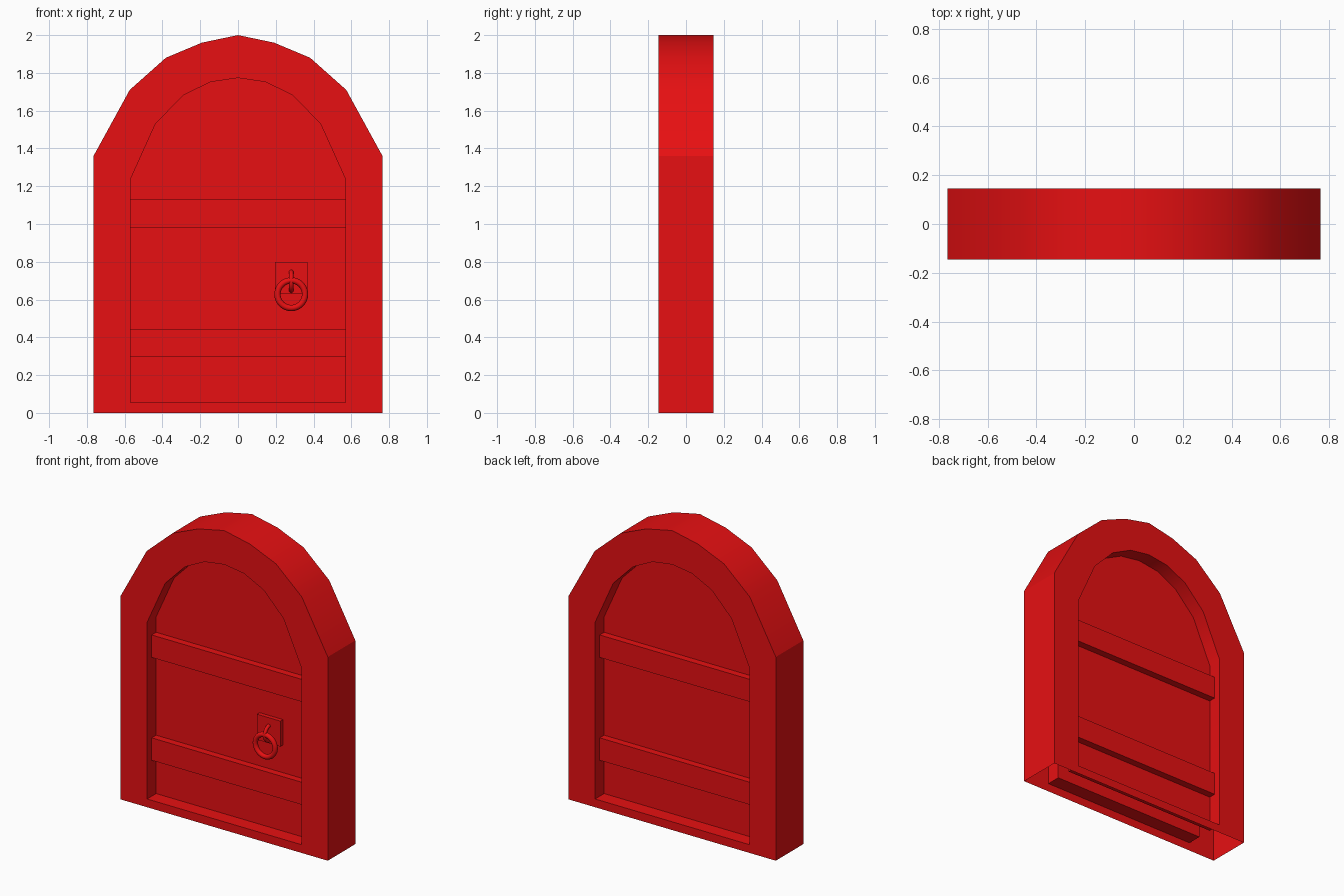
import bpy, bmesh, math

if "Cube" in bpy.data.objects:
    bpy.data.objects.remove(bpy.data.objects["Cube"])

red = bpy.data.materials.new("red")
red.diffuse_color = (0.8, 0.005, 0.006, 1)
red.use_nodes = True
red.node_tree.nodes["Principled BSDF"].inputs["Base Color"].default_value = red.diffuse_color

FACE, DOOR, BAR = 0.145, 0.05, 0.097   # y depth of frame face, door panel, cross bars


def arch(half):
    """Mirror a right-hand profile (bottom to apex) into a full outline."""
    return half + [(-x, z) for x, z in reversed(half[:-1])]


outer = arch([(0.765, 0), (0.765, 1.36), (0.573, 1.71), (0.382, 1.88), (0.191, 1.96), (0, 2.0)])
inner = arch([(0.57, 0.055), (0.57, 1.235), (0.437, 1.53), (0.291, 1.68), (0.146, 1.752), (0, 1.773)])


def finish(obj, angle=None):
    obj.data.materials.append(red)
    if angle:
        bpy.ops.object.select_all(action='DESELECT')
        obj.select_set(True)
        bpy.context.view_layer.objects.active = obj
        bpy.ops.object.shade_smooth_by_angle(angle=math.radians(angle))


def from_bmesh(name, bm, angle=None):
    mesh = bpy.data.meshes.new(name)
    bm.to_mesh(mesh)
    bm.free()
    obj = bpy.data.objects.new(name, mesh)
    bpy.context.collection.objects.link(obj)
    finish(obj, angle)


def loop(bm, pts, y):
    return [bm.verts.new((x, y, z)) for x, z in pts]


def bridge(bm, a, b, closed=True):
    n = len(a)
    for i in range(n if closed else n - 1):
        j = (i + 1) % n
        bm.faces.new((a[i], a[j], b[j], b[i]))


def box(name, x0, x1, y0, y1, z0, z1):
    bm = bmesh.new()
    bmesh.ops.create_cube(bm, size=1)
    for v in bm.verts:
        v.co = ((x0 + x1) / 2 + v.co.x * (x1 - x0),
                (y0 + y1) / 2 + v.co.y * (y1 - y0),
                (z0 + z1) / 2 + v.co.z * (z1 - z0))
    from_bmesh(name, bm)


# Arched frame: hollow shell, open underneath, with a reveal on both faces
bm = bmesh.new()
of, inf, df = loop(bm, outer, -FACE), loop(bm, inner, -FACE), loop(bm, inner, -DOOR)
ob, inb, db = loop(bm, outer, FACE), loop(bm, inner, FACE), loop(bm, inner, DOOR)
bridge(bm, df, inf)
bridge(bm, inf, of)
bridge(bm, of, ob, closed=False)
bridge(bm, ob, inb)
bridge(bm, inb, db)
bmesh.ops.recalc_face_normals(bm, faces=bm.faces)
# the outer right wall decides which way is out
bm.faces.ensure_lookup_table()
wall = max(bm.faces, key=lambda f: f.calc_center_median().x)
if wall.normal.x < 0:
    bmesh.ops.reverse_faces(bm, faces=bm.faces)
from_bmesh("arched_frame", bm, 28)

# Door panel: one sheet on each side
bm = bmesh.new()
bm.faces.new(loop(bm, inner, -DOOR))
bm.faces.new(list(reversed(loop(bm, inner, DOOR))))
from_bmesh("door_panel", bm)

# Cross bars on both sides
for side, s in (("front", -1), ("back", 1)):
    for level, z in (("lower", 0.295), ("upper", 0.982)):
        y0, y1 = sorted((s * DOOR, s * BAR))
        box(f"{side}_{level}_bar", -0.57, 0.57, y0, y1, z, z + 0.15)

# Handle plate
box("handle_plate", 0.195, 0.367, -0.078, -DOOR, 0.63, 0.80)

# Pull ring
bpy.ops.mesh.primitive_torus_add(major_radius=0.073, minor_radius=0.0165, major_segments=32,
                                 minor_segments=12, location=(0.282, -0.115, 0.628),
                                 rotation=(math.pi / 2, 0, 0))
ring = bpy.context.object
ring.name = "pull_ring"
finish(ring, 40)

# Staple holding the ring: half hoop rising out of the plate
bm = bmesh.new()
rows = []
for i in range(15):
    t = math.pi * i / 14
    row = []
    for k in range(10):
        a = 2 * math.pi * k / 10
        r = 0.05 + 0.012 * math.cos(a)
        row.append(bm.verts.new((0.282 + 0.012 * math.sin(a),
                                 -0.07 - r * math.sin(t), 0.697 + r * math.cos(t))))
    rows.append(row)
for a, b in zip(rows, rows[1:]):
    bridge(bm, a, b)
bm.faces.new(rows[0])
bm.faces.new(rows[-1])
bmesh.ops.recalc_face_normals(bm, faces=bm.faces)
from_bmesh("ring_staple", bm, 40)
